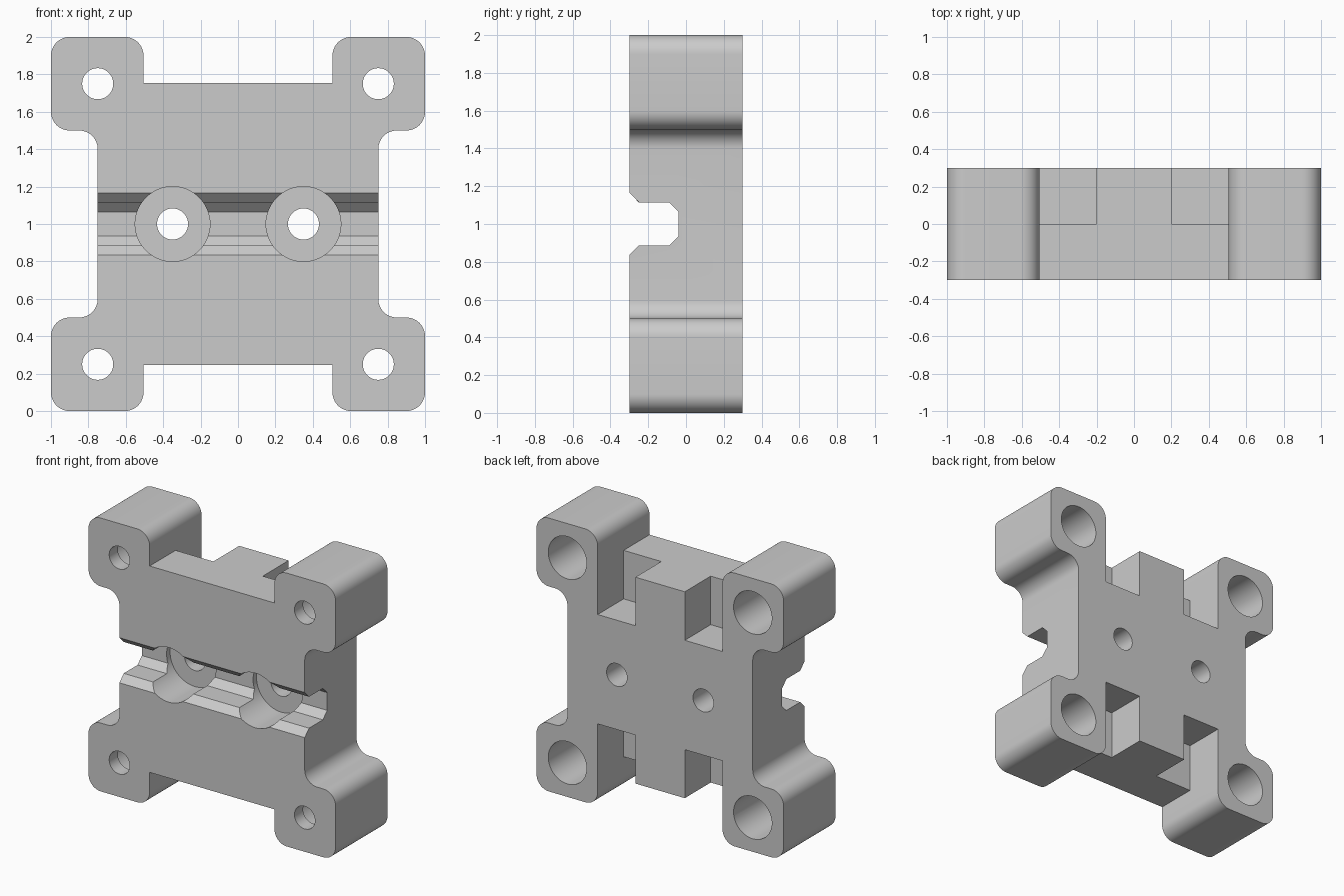
import bpy, bmesh
from math import sin, cos, radians
from mathutils import Vector

cube = bpy.data.objects.get("Cube")
if cube:
    bpy.data.objects.remove(cube, do_unlink=True)

grey = bpy.data.materials.new("plain_grey")
grey.use_nodes = True
colour = (0.6, 0.6, 0.6, 1)
grey.diffuse_color = colour
grey.node_tree.nodes["Principled BSDF"].inputs["Base Color"].default_value = colour

MID = 1.0          # height of the centre line
FRONT, BACK = -0.3, 0.3


def arc(cx, cz, r, start, end, steps=12):
    angles = [radians(start + (end - start) * i / steps) for i in range(steps + 1)]
    return [(cx + r * cos(a), cz + r * sin(a)) for a in angles]


def prism(name, outline, axis, start, end):
    """Extrude a closed outline along the given axis vector."""
    bm = bmesh.new()
    axis = Vector(axis)
    if axis.x:
        base = [Vector((0, u, v)) for u, v in outline]
    else:
        base = [Vector((u, 0, v)) for u, v in outline]
    face = bm.faces.new([bm.verts.new(p + axis * start) for p in base])
    top = bmesh.ops.extrude_face_region(bm, geom=[face])["geom"]
    moved = [g for g in top if isinstance(g, bmesh.types.BMVert)]
    bmesh.ops.translate(bm, verts=moved, vec=axis * (end - start))
    bmesh.ops.recalc_face_normals(bm, faces=bm.faces)
    mesh = bpy.data.meshes.new(name)
    bm.to_mesh(mesh)
    bm.free()
    mesh.materials.append(grey)
    obj = bpy.data.objects.new(name, mesh)
    bpy.context.collection.objects.link(obj)
    return obj


def cut(outline, axis, start, end):
    """Subtract a prism from the block."""
    cutter = prism("cutter", outline, axis, start, end)
    cutter.hide_render = True
    mod = block.modifiers.new("cut", "BOOLEAN")
    mod.operation = "DIFFERENCE"
    mod.solver = "EXACT"
    mod.object = cutter
    bpy.ops.object.modifier_apply(modifier=mod.name)
    bpy.data.objects.remove(cutter, do_unlink=True)


def bore(x, z, r, start, end):
    cut(arc(x, z, r, 0, 360, 64)[:-1], (0, 1, 0), start, end)


# Block with four rounded corner pads, mirrored from one quarter outline
quarter = (arc(0.85, 0.4, 0.1, 180, 90) + arc(0.9, 0.6, 0.1, -90, 0)
           + arc(0.9, 0.9, 0.1, 0, 90) + arc(0.605, 0.9, 0.1, 90, 180)
           + [(0.505, 0.755)])
upper = quarter + [(-x, z) for x, z in reversed(quarter)]
outline = upper + [(x, -z) for x, z in reversed(upper)]
block = prism("mounting_block", [(x, z + MID) for x, z in outline], (0, 1, 0), FRONT, BACK)
bpy.context.view_layer.objects.active = block
block.select_set(True)

# Chamfered groove across the front
half = [(-0.35, 0.215), (-0.25, 0.115), (-0.09, 0.115), (-0.04, 0.065)]
groove = half + [(y, -z) for y, z in reversed(half)]
cut([(y, z + MID) for y, z in groove], (1, 0, 0), -1.1, 1.1)

# Notches at the back, beside each tongue
for sx in (-1, 1):
    for sz in (-1, 1):
        notch = [(0.2, 0.4), (0.505, 0.4), (0.505, 0.8), (0.2, 0.8)]
        cut([(sx * x, MID + sz * z) for x, z in notch], (0, 1, 0), 0, 0.4)

# Corner screw holes, counterbored from the back
for x in (-0.75, 0.75):
    for z in (0.25, 1.75):
        bore(x, z, 0.083, -0.4, 0.4)
        bore(x, z, 0.155, -0.2, 0.4)

# Centre screw holes, counterbored from the front
for x in (-0.35, 0.35):
    bore(x, MID, 0.083, -0.4, 0.4)
    bore(x, MID, 0.2, -0.4, 0)

bpy.ops.object.shade_smooth_by_angle(angle=radians(30))
